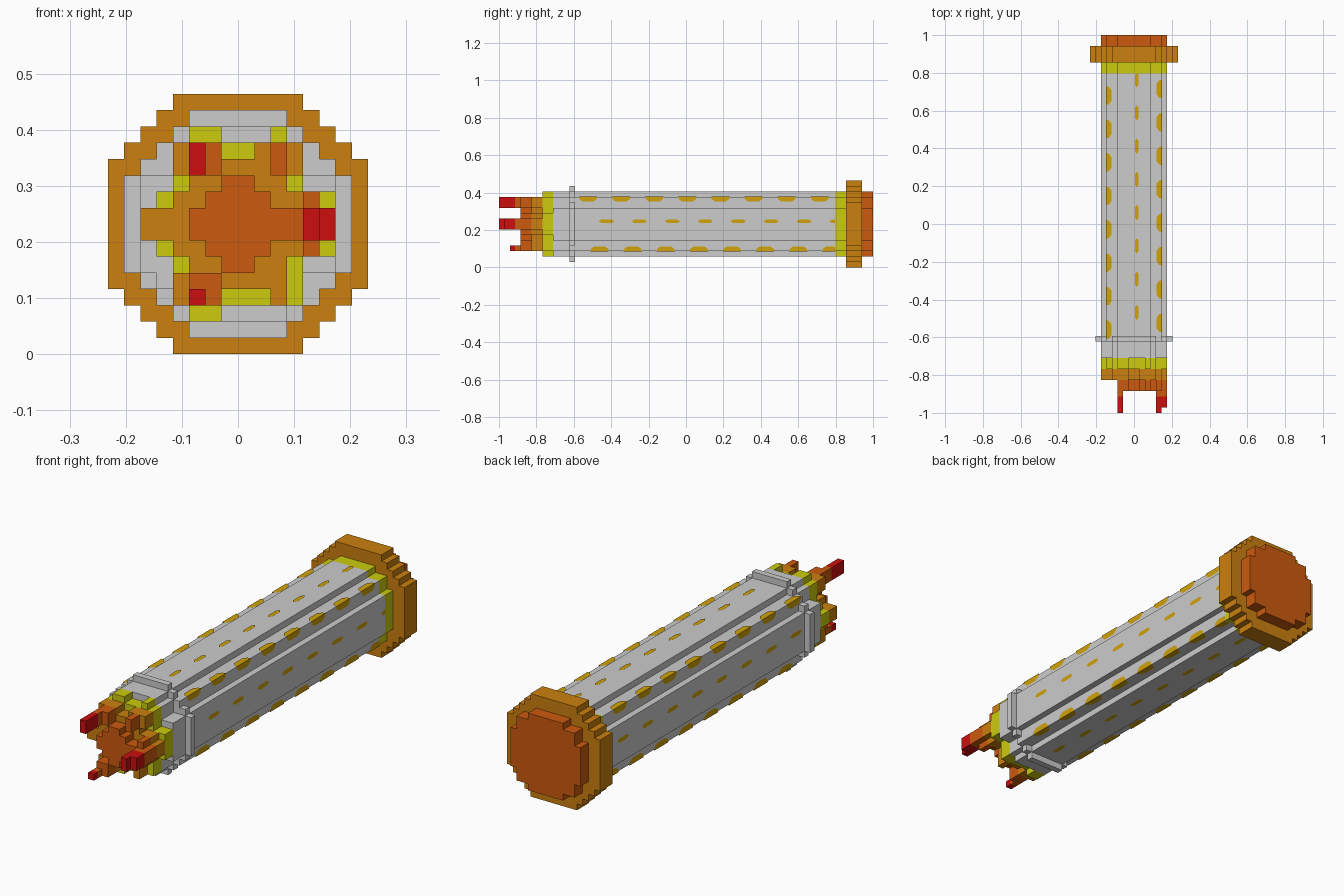
import bpy, bmesh
from mathutils import Vector

if "Cube" in bpy.data.objects:
    bpy.data.objects.remove(bpy.data.objects["Cube"])

U = 2 / 69            # size of one block
CZ = 8                # axis height in blocks


def material(name, rgb):
    m = bpy.data.materials.new(name)
    lin = [((c / 255 + 0.055) / 1.055) ** 2.4 if c > 10 else c / 255 / 12.92 for c in rgb]
    m.diffuse_color = (*lin, 1)
    m.use_nodes = True
    m.node_tree.nodes["Principled BSDF"].inputs["Base Color"].default_value = m.diffuse_color
    return m


GRAY = material("light gray", (204, 204, 204))
YELLOW = material("yellow", (204, 204, 14))
ORANGE = material("orange", (204, 128, 14))
EMBER = material("dark orange", (204, 90, 14))
RED = material("red", (204, 14, 14))
GOLD = material("gold", (208, 162, 8))


def P(x, k, z):
    """Block coordinates (x and z from the axis, k from the front) to world."""
    return Vector((x * U, (k - 34.5) * U, (z + CZ) * U))


def finish(name, bm, mats):
    me = bpy.data.meshes.new(name)
    bm.to_mesh(me)
    bm.free()
    for m in mats:
        me.materials.append(m)
    ob = bpy.data.objects.new(name, me)
    bpy.context.collection.objects.link(ob)
    return ob


def outline(halves):
    """Stepped round section; half widths from the top row to the widest row."""
    r = halves[-1]
    q = []
    for i, h in enumerate(halves):
        if i and h != halves[i - 1]:
            q.append((halves[i - 1], r - i))
        if not i or h != halves[i - 1]:
            q.append((h, r - i))
    right = q + [(x, -z) for x, z in reversed(q)]
    return right + [(-x, z) for x, z in reversed(right)]


def prism(name, halves, k0, k1, mat):
    bm = bmesh.new()
    pts = outline(halves)
    a = [bm.verts.new(P(x, k0, z)) for x, z in pts]
    b = [bm.verts.new(P(x, k1, z)) for x, z in pts]
    bm.faces.new(a)
    bm.faces.new(b)
    for i in range(len(pts)):
        j = (i + 1) % len(pts)
        bm.faces.new((a[i], a[j], b[j], b[i]))
    bmesh.ops.recalc_face_normals(bm, faces=bm.faces)
    return finish(name, bm, [mat])


# Tube, strap and rear flange
BODY = [3, 5, 5, 6]
prism("tube", BODY, 15, 62, GRAY)
prism("rear_band", BODY, 62, 64, YELLOW)
prism("strap_ring", [3, 4, 5, 6, 7], 13, 14, GRAY)
prism("rear_flange", [4, 5, 6, 7, 8], 64, 67, ORANGE)
prism("rear_cap", BODY, 67, 69, EMBER)

# Broken burning front end: each letter gives how far a column reaches forward
REACH = {"R": 0, "r": 1, "S": 2, "D": 4, "O": 6, "Y": 8, "G": 10, "C": 13}
MAP = ["...YYGGGY...",
       ".CORDYYODOC.",
       ".CORDOOODOC.",
       "GGYOODDOOYGG",
       "GYOODDDDOODY",
       "OOODDDDDDDRr",
       "OOODDDDDDDRr",
       "GYOODDDDOODY",
       "GGYOODDOOYGG",
       ".GODDOOOOYC.",
       ".COSDYYYOYC.",
       "...YYGGGG..."]
cells = set()
for r, row in enumerate(MAP):
    for c, ch in enumerate(row):
        if ch != ".":
            cells |= {(c - 6, k, 5 - r) for k in range(REACH[ch], 15)}


def heat(k):
    """Colour band by distance from the front tip."""
    return 0 if k < 3 else 1 if k < 6 else 2 if k < 8 else 3 if k < 10 else 4


bm = bmesh.new()
for cell in sorted(cells):
    for ax in range(3):
        for s in (0, 1):
            n = list(cell)
            n[ax] += 2 * s - 1
            if tuple(n) in cells or n[1] == 15:
                continue
            b, d = (ax + 1) % 3, (ax + 2) % 3
            quad = []
            for i, j in ((0, 0), (1, 0), (1, 1), (0, 1)):
                p = list(cell)
                p[ax] += s
                p[b] += i
                p[d] += j
                quad.append(bm.verts.new(P(*p)))
            f = bm.faces.new(quad if s else quad[::-1])
            f.material_index = heat(cell[1])
bmesh.ops.remove_doubles(bm, verts=bm.verts, dist=1e-5)
finish("burning_end", bm, [RED, EMBER, ORANGE, YELLOW, GRAY])

# Painted gold spots along the sides and corner edges
bm = bmesh.new()


def spot(axis, side, level, shape, y):
    """Flat patch on the x or z side; shape is (across, along) in blocks."""
    k0 = y / U + 34.5
    lift = side * (level + 0.1)
    pts = []
    for t, a in shape:
        k = min(k0 + a, 62)
        pts.append(P(lift, k, t) if axis == "x" else P(t, k, lift))
    f = bm.faces.new([bm.verts.new(p) for p in pts])
    f.normal_update()
    if (f.normal.x if axis == "x" else f.normal.z) * side < 0:
        f.normal_flip()


MID = [(0.5, -1.4), (0.15, -0.9), (0.15, 0.9), (0.5, 1.4), (0.85, 0.9), (0.85, -0.9)]
for axis, side, start in (("z", 1, 0.764), ("x", 1, 0.807), ("x", -1, 0.70), ("z", -1, 0.74)):
    for i in range(8):
        spot(axis, side, 6, MID, start - i * 0.176)
for sx, sz, start in ((1, 1, 0.715), (1, -1, 0.777), (-1, 1, 0.68), (-1, -1, 0.74)):
    for i in range(8):
        y = start - i * 0.177
        for axis, side, t in (("z", sz, sx), ("x", sx, sz)):
            half = [(5.1 * t, -1.7), (5.1 * t, 1.7), (4.6 * t, 1.6), (4.15 * t, 1), (4.15 * t, -1), (4.6 * t, -1.6)]
            spot(axis, side, 5, half, y)
finish("gold_spots", bm, [GOLD])
